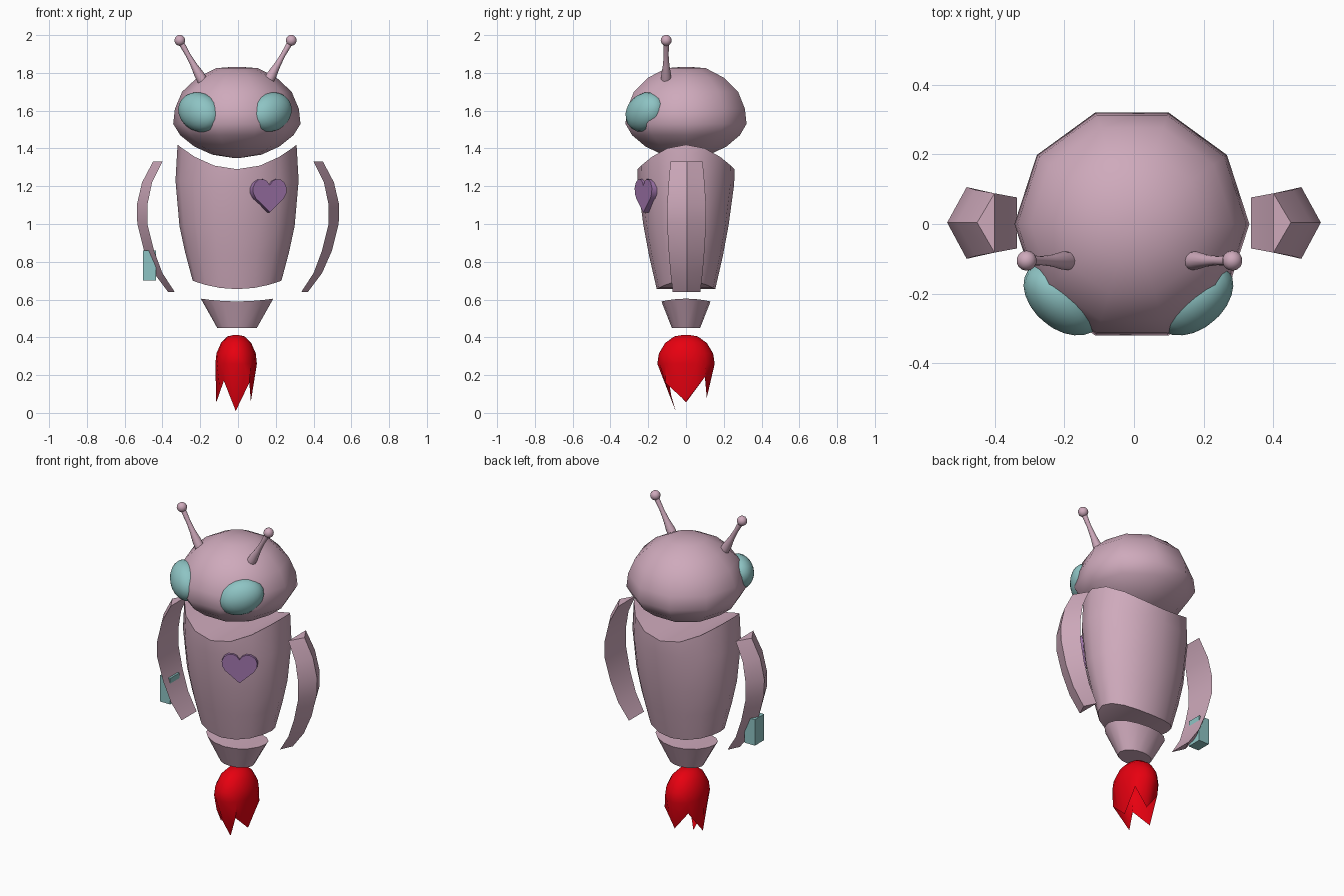
import bpy, bmesh, math
from mathutils import Vector, Matrix

if "Cube" in bpy.data.objects:
    bpy.data.objects.remove(bpy.data.objects["Cube"])


def colour(name, rgb):
    m = bpy.data.materials.new(name)
    m.diffuse_color = (*rgb, 1)
    m.use_nodes = True
    m.node_tree.nodes["Principled BSDF"].inputs["Base Color"].default_value = m.diffuse_color
    return m


PINK = colour("pink", (0.62, 0.40, 0.50))
TEAL = colour("teal", (0.27, 0.55, 0.55))
PURPLE = colour("purple", (0.36, 0.18, 0.42))
RED = colour("red", (0.80, 0.0, 0.005))


def finish(name, bm, mat, angle=35):
    bmesh.ops.recalc_face_normals(bm, faces=bm.faces[:])
    me = bpy.data.meshes.new(name)
    bm.to_mesh(me)
    bm.free()
    ob = bpy.data.objects.new(name, me)
    bpy.context.collection.objects.link(ob)
    me.materials.append(mat)
    bpy.ops.object.select_all(action='DESELECT')
    bpy.context.view_layer.objects.active = ob
    ob.select_set(True)
    if angle:
        bpy.ops.object.shade_smooth_by_angle(angle=math.radians(angle))
    return ob


def ring(rx, ry, z, n, cx=0.0, bend=0.0):
    # ellipse whose height rises by "bend" towards its left and right ends
    pts = []
    for i in range(n):
        a = 2 * math.pi * i / n
        pts.append(Vector((cx + rx * math.cos(a), ry * math.sin(a), z + bend * math.cos(a) ** 2)))
    return pts


def loft(name, rings, mat, cap=(True, True), angle=35, matrix=None):
    bm = bmesh.new()
    vs = [[bm.verts.new(p) for p in r] for r in rings]
    n = len(vs[0])
    for a, b in zip(vs, vs[1:]):
        for i in range(n):
            j = (i + 1) % n
            bm.faces.new((a[i], a[j], b[j], b[i]))
    for use, r in zip(cap, (vs[0], vs[-1])):
        if use and n < 6:
            bm.faces.new(r)
        elif use:
            # strips from front to back so that the cap follows the bend
            for i in range(n // 2):
                q = [r[i], r[i + 1], r[n - i - 1], r[(n - i) % n]]
                bm.faces.new(list(dict.fromkeys(q)))
    if matrix:
        bm.transform(matrix)
    return finish(name, bm, mat, angle)


# head: ten-sided squashed dome
head = [(0.02, 1.35), (0.13, 1.367), (0.225, 1.41), (0.30, 1.47), (0.337, 1.53),
        (0.328, 1.61), (0.29, 1.70), (0.21, 1.775), (0.11, 1.825), (0.02, 1.832)]
loft("head", [ring(r, r, z, 10, -0.006) for r, z in head], PINK, angle=50)

# body and tail: elliptical lofts with curved ends
body = [(0.235, 0.155, 0.655, 0.045), (0.275, 0.195, 0.83, 0.02), (0.305, 0.225, 0.99, 0),
        (0.326, 0.255, 1.21, 0.02), (0.315, 0.257, 1.29, 0.13)]
loft("body", [ring(a, b, z, 16, -0.005, k) for a, b, z, k in body], PINK)
loft("tail", [ring(0.105, 0.075, 0.45, 16, -0.005), ring(0.192, 0.13, 0.59, 16, -0.005, 0.015)], PINK)

# flame: domed shell with jagged tongues
cx = -0.01
dome = [(0.01, 0.413), (0.045, 0.405), (0.08, 0.37), (0.104, 0.315), (0.11, 0.26)]
rings = [ring(r, r * 1.38, z, 16, cx) for r, z in dome]
edge = [Vector(p) for p in (
    (0.068, 0.0, 0.06), (0.075, 0.10, 0.19), (0.0, 0.11, 0.08), (-0.085, 0.10, 0.19),
    (-0.115, 0.0, 0.055), (-0.075, -0.10, 0.17), (-0.012, -0.055, 0.01), (0.06, -0.11, 0.16))]
rim = []
for i, p in enumerate(edge):
    rim += [p, (p + edge[(i + 1) % 8]) / 2]
rings.append(rim)
loft("flame", rings, RED, cap=(True, False), angle=50)

# arms: curved strips with a triangular section (edge x, ridge x, half width, height)
arm = [(0.40, 0.45, 0.082, 1.33), (0.455, 0.508, 0.092, 1.22), (0.48, 0.536, 0.10, 1.10),
       (0.48, 0.533, 0.10, 1.00), (0.445, 0.498, 0.092, 0.86), (0.40, 0.445, 0.082, 0.74),
       (0.335, 0.37, 0.07, 0.64)]
for s, side in ((-1, "left"), (1, "right")):
    loft(side + "_arm", [[Vector((s * e, -w, z)), Vector((s * o, 0.004, z)), Vector((s * e, w + 0.006, z))]
                         for e, o, w, z in arm], PINK, angle=30)

    # eyes: flattened balls sunk into the head
    out = Vector((s * 0.62, -0.78, 0.1)).normalized()
    side_dir = Vector((0, 0, 1)).cross(out).normalized()
    up = out.cross(side_dir)
    m = Matrix((side_dir, up, out)).transposed().to_4x4()
    m = (Matrix.Translation((-0.016 + s * 0.188, -0.215, 1.592)) @ m
         @ Matrix.Rotation(s * math.radians(20), 4, 'Z') @ Matrix.Diagonal((0.132, 0.102, 0.085, 1)))
    bm = bmesh.new()
    bmesh.ops.create_uvsphere(bm, u_segments=20, v_segments=12, radius=1, matrix=m)
    finish(side + "_eye", bm, TEAL, 60)

    # antennae: flared stalk and ball
    base = Vector((-0.013 + s * 0.178, -0.105, 1.765))
    tip = Vector((-0.013 + s * 0.295, -0.105, 1.972))
    d = tip - base
    m = Matrix.Translation(base) @ d.to_track_quat('Z', 'Y').to_matrix().to_4x4()
    stalk = [(0.027, -0.01), (0.026, 0.03), (0.017, 0.09), (0.013, 0.15), (0.016, d.length)]
    loft(side + "_antenna", [ring(r, r, z, 12) for r, z in stalk], PINK, matrix=m)
    bm = bmesh.new()
    bmesh.ops.create_uvsphere(bm, u_segments=14, v_segments=8, radius=0.029, matrix=Matrix.Translation(tip))
    finish(side + "_antenna_ball", bm, PINK, 60)

# small screen on the outside of the left arm
bm = bmesh.new()
bmesh.ops.create_cube(bm, size=1, matrix=Matrix.Translation((-0.468, 0.004, 0.78))
                      @ Matrix.Diagonal((0.07, 0.09, 0.16, 1)))
finish("arm_screen", bm, TEAL, 0)

# heart badge: extruded outline turned to follow the chest
bm = bmesh.new()
half = [(0, 0.055), (0.016, 0.077), (0.038, 0.087), (0.065, 0.085), (0.088, 0.068),
        (0.10, 0.042), (0.098, 0.012), (0.082, -0.015), (0.0, -0.088)]
outline = half + [(-x, z) for x, z in half[-2:0:-1]]
face = bm.faces.new([bm.verts.new((x, -0.025, z)) for x, z in outline])
new = bmesh.ops.extrude_face_region(bm, geom=[face])["geom"]
bmesh.ops.translate(bm, vec=(0, 0.055, 0), verts=[v for v in new if isinstance(v, bmesh.types.BMVert)])
bm.transform(Matrix.Translation((0.157, -0.204, 1.15)) @ Matrix.Rotation(math.radians(27), 4, 'Z'))
finish("heart_badge", bm, PURPLE, 35)
